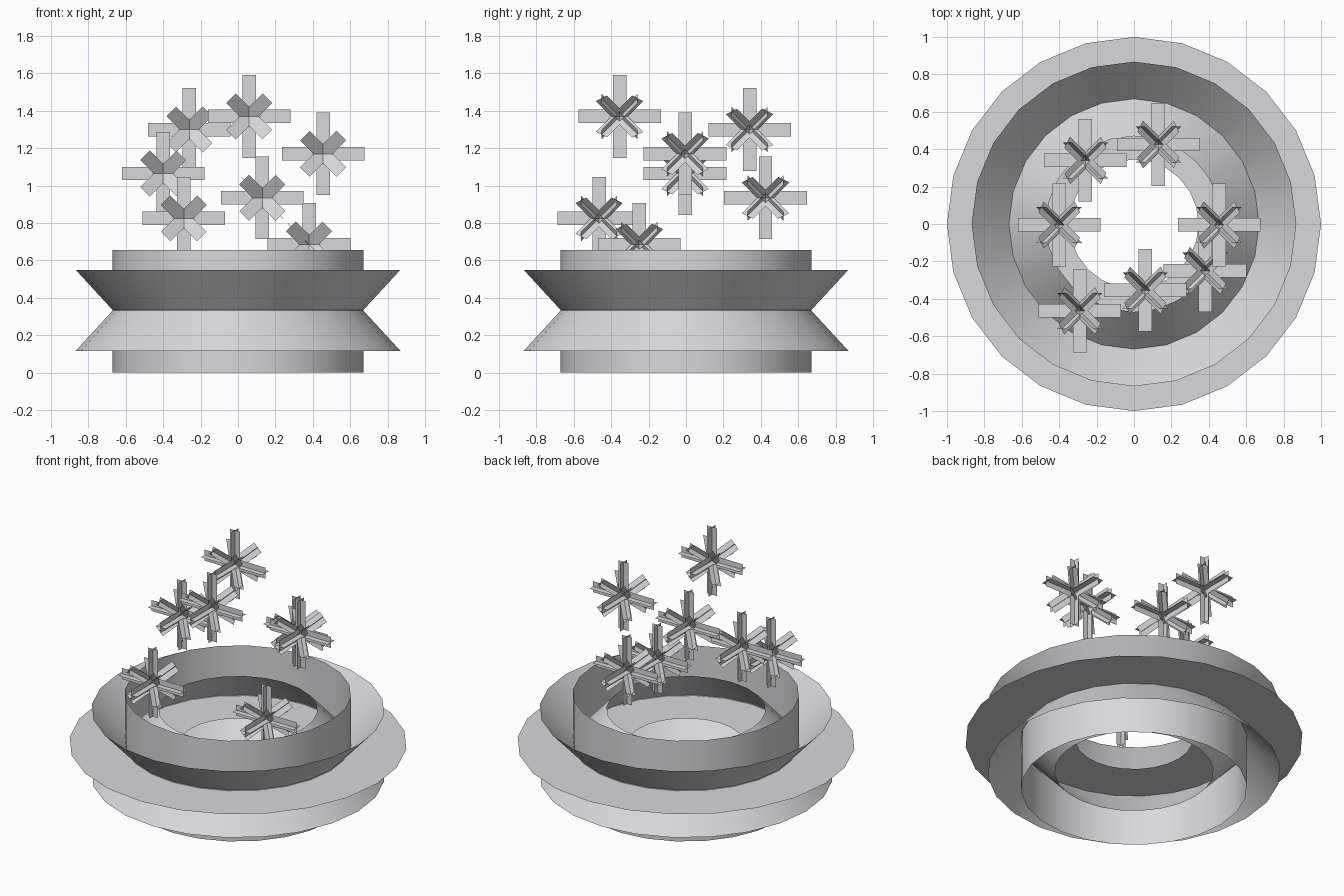
import bpy, bmesh, math
from mathutils import Vector

if "Cube" in bpy.data.objects:
    bpy.data.objects.remove(bpy.data.objects["Cube"])

grey = bpy.data.materials.new("pale_grey")
grey.diffuse_color = (0.69, 0.68, 0.72, 1)
grey.use_nodes = True
grey.node_tree.nodes["Principled BSDF"].inputs["Base Color"].default_value = grey.diffuse_color

SEGMENTS = 24


def add_object(name, mesh, location=(0, 0, 0)):
    ob = bpy.data.objects.new(name, mesh)
    ob.location = location
    bpy.context.collection.objects.link(ob)
    return ob


def revolved_sheet(name, start, end):
    """Spin a straight (radius, height) line around z into a thin sheet."""
    bm = bmesh.new()
    a, b = [bm.verts.new((0, r, z)) for r, z in (start, end)]
    edge = bm.edges.new((a, b))
    bmesh.ops.spin(bm, geom=[a, b, edge], cent=(0, 0, 0), axis=(0, 0, 1),
                   angle=math.tau, steps=SEGMENTS)
    bmesh.ops.remove_doubles(bm, verts=bm.verts, dist=1e-4)
    bmesh.ops.recalc_face_normals(bm, faces=bm.faces)
    for f in bm.faces:
        f.smooth = True
    mesh = bpy.data.meshes.new(name)
    bm.to_mesh(mesh)
    bm.free()
    mesh.materials.append(grey)
    return add_object(name, mesh)


# Base: a ring whose cross-section is an eight-armed star of thin sheets
revolved_sheet("base_tube", (0.67, 0.0), (0.67, 0.657))
revolved_sheet("base_disc", (0.345, 0.331), (1.0, 0.331))
revolved_sheet("upward_flare", (0.47, 0.117), (0.868, 0.55))
revolved_sheet("downward_flare", (0.868, 0.117), (0.47, 0.55))


def add_bar(bm, direction, side, half_length, half_width):
    """A bar through the centre made of two crossed flat plates."""
    d = Vector(direction).normalized()
    w = Vector(side).normalized()
    for s in (w, d.cross(w)):
        corners = [(-1, -1), (1, -1), (1, 1), (-1, 1)]
        bm.faces.new([bm.verts.new(d * half_length * i + s * half_width * j)
                      for i, j in corners])


# Flake: three long axis bars and four short corner-to-corner bars
bm = bmesh.new()
for direction, side in (((1, 0, 0), (0, 0, 1)),
                        ((0, 1, 0), (1, 0, 0)),
                        ((0, 0, 1), (0, 1, 0))):
    add_bar(bm, direction, side, 0.221, 0.036)
for sx in (-1, 1):
    for sy in (-1, 1):
        add_bar(bm, (sx, sy, 1), (1, 0, -sx), 0.168, 0.036)
flake_mesh = bpy.data.meshes.new("flake")
bm.to_mesh(flake_mesh)
bm.free()
flake_mesh.materials.append(grey)

# Flakes floating in a loose ring above the base
flake_centres = [
    (-0.26, 0.34, 1.30), (0.06, -0.355, 1.37), (0.455, -0.005, 1.17),
    (-0.40, -0.005, 1.065), (0.13, 0.425, 0.935), (-0.29, -0.465, 0.825),
    (0.38, -0.25, 0.685),
]
for n, centre in enumerate(flake_centres, 1):
    add_object(f"flake_{n}", flake_mesh, centre)
